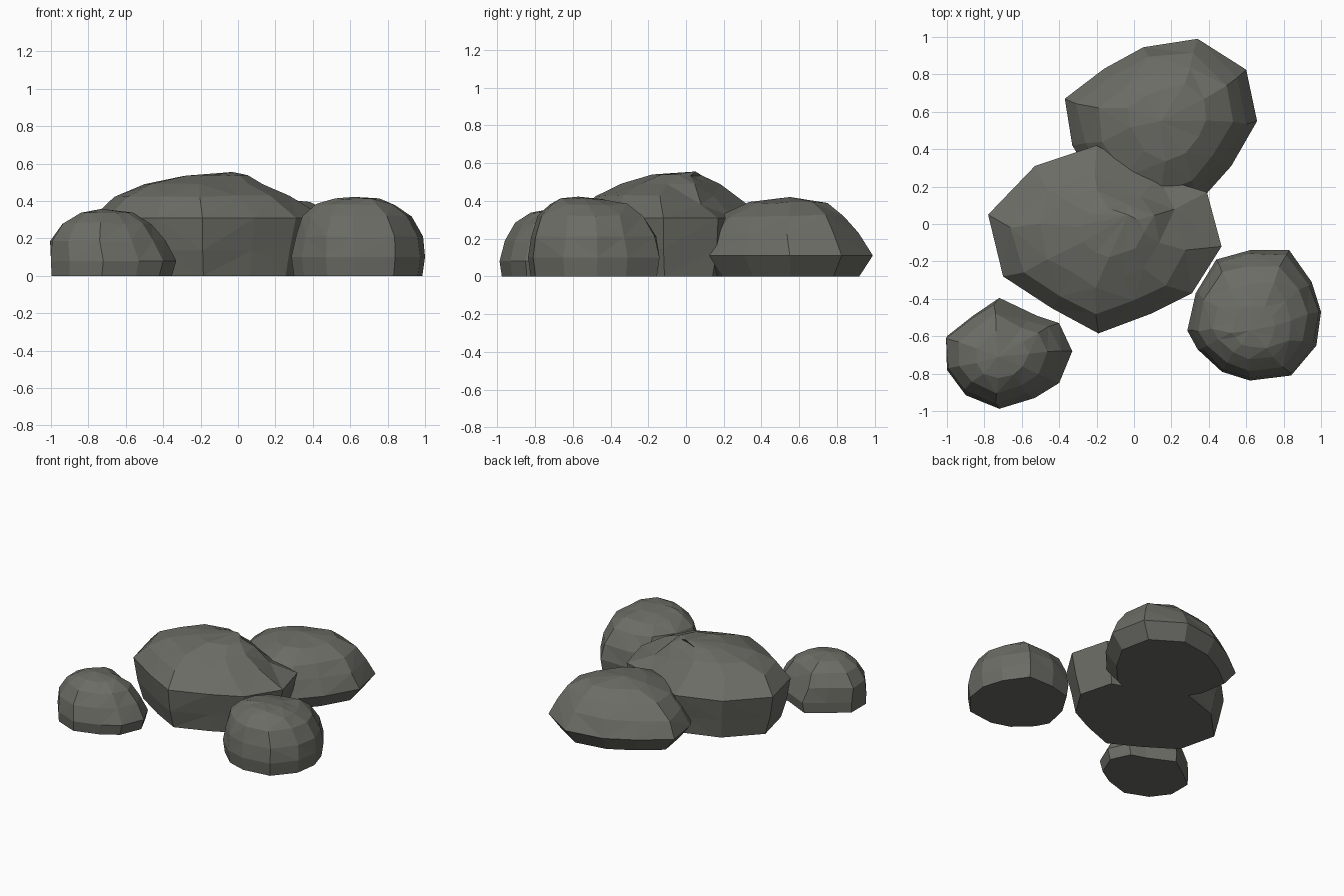
import bpy, bmesh, random
from mathutils import Vector

random.seed(7)

stone = bpy.data.materials.new("dark grey stone")
stone.diffuse_color = (0.150, 0.150, 0.132, 1.0)


def boulder(name, centre, outline, levels, apex, rough, dents=()):
    """Loft a faceted rock: the plan outline is scaled at each (z, scale, dx, dy)."""
    bm = bmesh.new()
    c = Vector(centre)
    rings = []
    for z, s, dx, dy in levels:
        ring = []
        for p in outline:
            q = c + (Vector(p) - c) * s + Vector((dx, dy))
            h = z
            if 0 < z and s < 1:           # chipped, uneven upper facets
                q += Vector((random.uniform(-rough, rough), random.uniform(-rough, rough)))
                h += random.uniform(-rough, rough) * 0.5
            ring.append(bm.verts.new((q.x, q.y, h)))
        rings.append(ring)
    n = len(outline)
    bm.faces.new(rings[0])                # flat underside
    for a, b in zip(rings, rings[1:]):
        for i in range(n):
            j = (i + 1) % n
            bm.faces.new((a[i], a[j], b[j], b[i]))
    tip = bm.verts.new(apex)
    for i in range(n):
        bm.faces.new((rings[-1][i], rings[-1][(i + 1) % n], tip))
    # broken-off spots: push nearby corners
    for spot, radius, push in dents:
        for v in bm.verts:
            if v.co.z > 0 and (v.co - Vector(spot)).length < radius:
                v.co += Vector(push)
    bmesh.ops.triangulate(bm, faces=[f for f in bm.faces if len(f.verts) == 4])
    bmesh.ops.recalc_face_normals(bm, faces=bm.faces)
    mesh = bpy.data.meshes.new(name)
    bm.to_mesh(mesh)
    bm.free()
    mesh.materials.append(stone)
    bpy.context.collection.objects.link(bpy.data.objects.new(name, mesh))


# Large overhanging middle rock
boulder("large_middle_rock", (-0.15, -0.07),
        [(-0.78, 0.05), (-0.70, -0.28), (-0.44, -0.45), (-0.19, -0.585),
         (0.09, -0.48), (0.31, -0.37), (0.468, -0.12), (0.39, 0.17),
         (0.13, 0.25), (-0.20, 0.42), (-0.53, 0.31)],
        [(0, 0.88, 0, 0), (0.14, 0.94, 0, 0), (0.31, 1, 0, 0),
         (0.425, 0.75, -0.03, -0.03), (0.49, 0.52, -0.03, 0), (0.535, 0.27, 0.03, 0.03)],
        (-0.03, 0.05, 0.555), 0.010,
        [((0.22, 0.10, 0.425), 0.10, (0, 0, -0.04))])

# Back rock, widest close to the ground, running under the middle rock
boulder("back_rock", (0.15, 0.57),
        [(-0.37, 0.67), (-0.33, 0.42), (-0.16, 0.14), (0.10, 0.02),
         (0.35, 0.12), (0.52, 0.31), (0.658, 0.55), (0.60, 0.825),
         (0.34, 0.99), (0.05, 0.945), (-0.16, 0.83)],
        [(0, 0.83, 0, 0), (0.11, 1, 0, 0), (0.23, 0.87, 0, -0.01),
         (0.32, 0.70, 0.02, -0.02), (0.39, 0.42, 0.03, 0)],
        (0.14, 0.55, 0.42), 0.012)

# Right front rock, steep sided with a flattish top
boulder("right_front_rock", (0.64, -0.49),
        [(0.285, -0.57), (0.34, -0.67), (0.47, -0.79), (0.62, -0.837),
         (0.84, -0.81), (0.975, -0.65), (1.0, -0.47), (0.95, -0.31),
         (0.83, -0.14), (0.62, -0.14), (0.44, -0.19), (0.33, -0.37)],
        [(0, 0.96, 0, 0), (0.10, 1, 0, 0), (0.21, 0.95, 0, 0),
         (0.32, 0.81, -0.01, -0.015), (0.38, 0.58, -0.01, -0.03),
         (0.41, 0.33, 0, -0.06)],
        (0.62, -0.57, 0.422), 0.009)

# Small left front rock
boulder("left_front_rock", (-0.67, -0.69),
        [(-1.0, -0.60), (-1.0, -0.78), (-0.90, -0.915), (-0.72, -0.988),
         (-0.53, -0.93), (-0.40, -0.85), (-0.33, -0.68), (-0.40, -0.53),
         (-0.52, -0.49), (-0.72, -0.395), (-0.86, -0.49)],
        [(0, 0.96, -0.01, 0), (0.08, 1, 0, 0), (0.19, 0.90, -0.03, 0),
         (0.28, 0.71, -0.03, 0), (0.335, 0.42, -0.04, -0.01)],
        (-0.73, -0.71, 0.358), 0.008)
